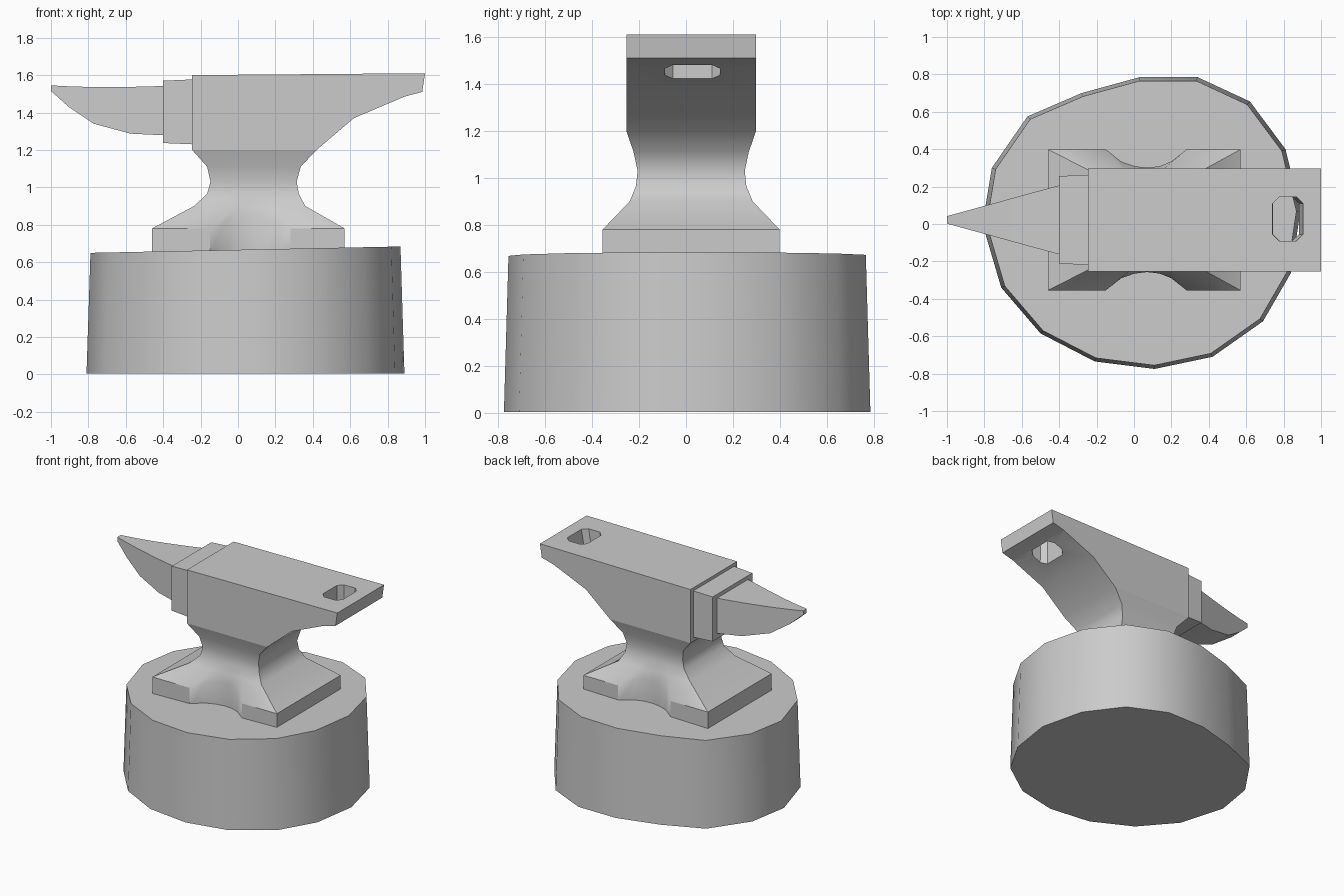
import bpy, bmesh, math

old = bpy.data.objects.get("Cube")
if old:
    bpy.data.objects.remove(old, do_unlink=True)

grey = bpy.data.materials.new("plain grey")
grey.use_nodes = True
grey.diffuse_color = (0.6, 0.6, 0.6, 1)
grey.node_tree.nodes["Principled BSDF"].inputs["Base Color"].default_value = (0.6, 0.6, 0.6, 1)

MID_Y = 0.022  # centre line of the anvil


def loft(name, rings, sharp=None):
    """Skin a list of closed rings and cap both ends."""
    bm = bmesh.new()
    loops = [[bm.verts.new(p) for p in ring] for ring in rings]
    n = len(loops[0])
    for a, b in zip(loops, loops[1:]):
        for i in range(n):
            j = (i + 1) % n
            bm.faces.new((a[i], a[j], b[j], b[i]))
    bm.faces.new(loops[0])
    bm.faces.new(loops[-1])
    bmesh.ops.recalc_face_normals(bm, faces=bm.faces)
    for edge in bm.edges:
        if sharp and sharp(edge):
            edge.smooth = False
    mesh = bpy.data.meshes.new(name)
    bm.to_mesh(mesh)
    bm.free()
    mesh.materials.append(grey)
    obj = bpy.data.objects.new(name, mesh)
    bpy.context.collection.objects.link(obj)
    return obj


def smooth(obj, degrees):
    bpy.ops.object.select_all(action='DESELECT')
    obj.select_set(True)
    bpy.context.view_layer.objects.active = obj
    bpy.ops.object.shade_smooth_by_angle(angle=math.radians(degrees))


# Stump: uneven outline, slightly tapered, with a gently tilted top
outline = [(-.81, 0), (-.76, .30), (-.57, .575), (-.28, .70), (.03, .785), (.34, .785),
           (.62, .655), (.81, .40), (.89, .07), (.84, -.26), (.69, -.52), (.42, -.71),
           (.11, -.775), (-.21, -.735), (-.50, -.585), (-.71, -.34)]
stump = loft("stump", [
    [(x, y, 0.004) for x, y in outline],
    [(.04 + (x - .04) * .975, y * .975, .666 + .02 * x) for x, y in outline]])
smooth(stump, 35)

# Anvil body: stacked rings with a scoop in the front and back of the foot
FRACTIONS = [0, .30, .38, .45, .515, .58, .64, .72, 1]
SCOOP = [0, 0, .065, .09, .098, .09, .065, 0, 0]


def body_ring(z, x0, x1, half, scoop=0, rise=0, tilt=0):
    front, back = [], []
    for f, s in zip(FRACTIONS, SCOOP):
        x, y, h = x0 + (x1 - x0) * f, half - s * scoop, z + s * rise + tilt * f
        front.append((x, MID_Y - y, h))
        back.append((x, MID_Y + y, h))
    return front + back[::-1]


def shoulder(edge):
    a, b = (v.co for v in edge.verts)
    return abs(a.z - 1.2) < .001 and abs(b.z - 1.2) < .001 and min(a.x, b.x) < .4


body = loft("anvil_body", [
    body_ring(.64, -.46, .57, .377, 1),
    body_ring(.78, -.46, .57, .377, 1, .57),
    body_ring(.90, -.235, .36, .262),
    body_ring(.965, -.165, .325, .235),
    body_ring(1.03, -.147, .314, .228),
    body_ring(1.11, -.165, .335, .245),
    body_ring(1.20, -.245, .42, .276),
    body_ring(1.37, -.245, .62, .276),
    body_ring(1.485, -.245, .89, .276),
    body_ring(1.51, -.245, .985, .276),
    body_ring(1.60, -.245, 1.0, .276, tilt=.01)], shoulder)


# Square hole with clipped corners through the heel
def hole_ring(z, x0, x1, c=.035):
    y0, y1 = -.09, .145
    return [(x0 + c, y0, z), (x1 - c, y0, z), (x1, y0 + c, z), (x1, y1 - c, z),
            (x1 - c, y1, z), (x0 + c, y1, z), (x0, y1 - c, z), (x0, y0 + c, z)]


cutter = loft("hole_cutter", [hole_ring(1.3, .745, .85), hole_ring(1.7, .74, .92)])
cut = body.modifiers.new("hole", 'BOOLEAN')
cut.operation = 'DIFFERENCE'
cut.solver = 'EXACT'
cut.object = cutter
bpy.context.view_layer.objects.active = body
bpy.ops.object.modifier_apply(modifier="hole")
bpy.data.objects.remove(cutter, do_unlink=True)
smooth(body, 35)


# Step block and tapering horn: rectangular sections along x
def section(x, low, high, half):
    return [(x, MID_Y - half, low), (x, MID_Y + half, low),
            (x, MID_Y + half, high), (x, MID_Y - half, high)]


loft("step_block", [section(-.40, 1.237, 1.57, .234), section(-.24, 1.23, 1.577, .241)])

horn = loft("horn", [
    section(-.39, 1.278, 1.542, .187),
    section(-.575, 1.287, 1.537, .137),
    section(-.77, 1.34, 1.536, .083),
    section(-.905, 1.43, 1.54, .046),
    section(-1.0, 1.515, 1.545, .02)])
smooth(horn, 35)
